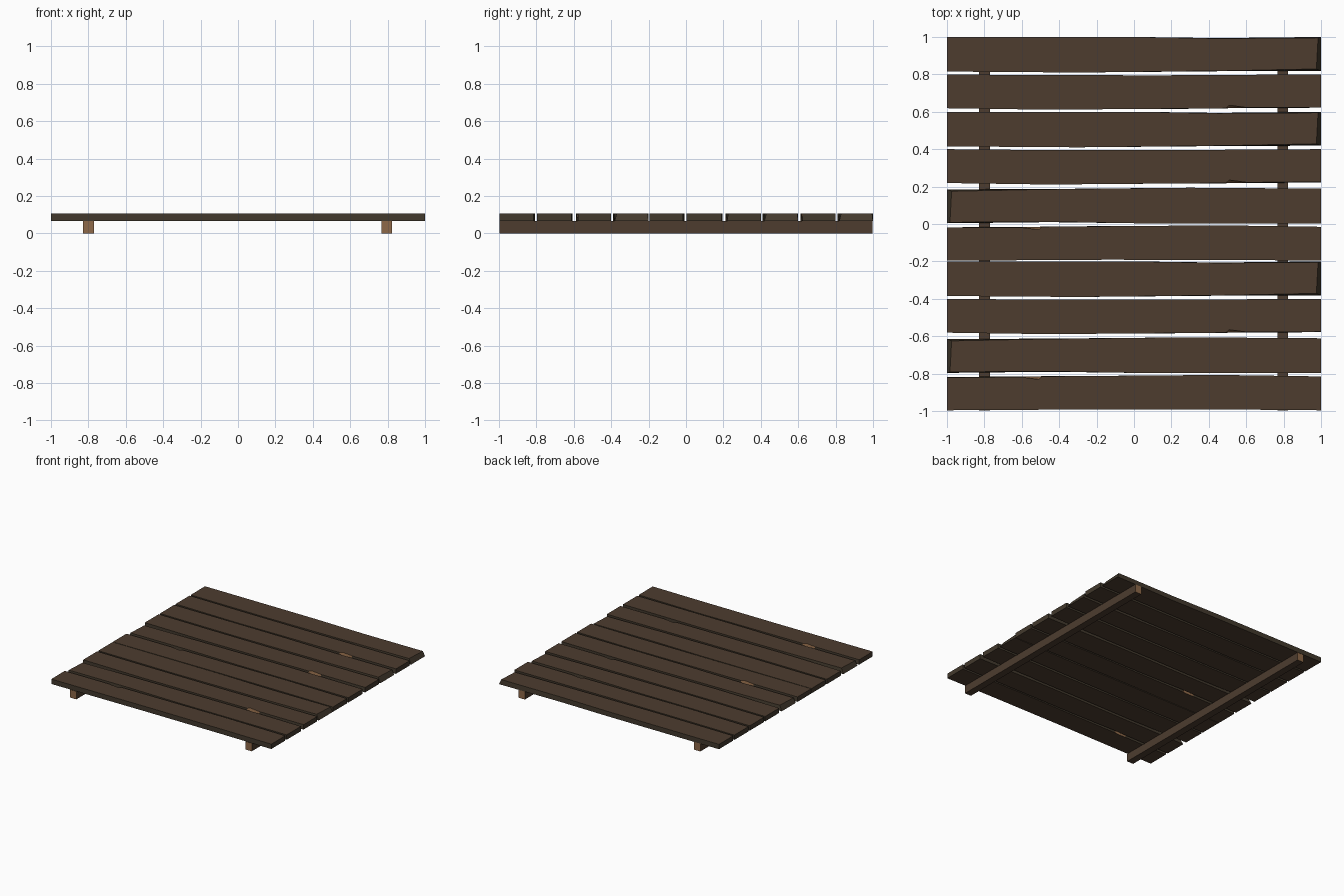
import bpy, bmesh

if "Cube" in bpy.data.objects:
    bpy.data.objects.remove(bpy.data.objects["Cube"])


def material(name, rgb):
    m = bpy.data.materials.new(name)
    m.diffuse_color = (*rgb, 1)
    m.use_nodes = True
    m.node_tree.nodes["Principled BSDF"].inputs["Base Color"].default_value = m.diffuse_color
    return m


WOOD = material("dark brown wood", (0.075, 0.046, 0.028))
EDGE = material("weathered plank edge", (0.055, 0.041, 0.026))
CUT = material("light cut wood", (0.27, 0.14, 0.065))
MATS = [WOOD, EDGE, CUT]
Z0, Z1 = 0.065, 0.105


def finish(name, bm):
    bmesh.ops.recalc_face_normals(bm, faces=bm.faces[:])
    me = bpy.data.meshes.new(name)
    bm.to_mesh(me)
    bm.free()
    for m in MATS:
        me.materials.append(m)
    ob = bpy.data.objects.new(name, me)
    bpy.context.collection.objects.link(ob)


# Plank outlines about the plank centre: (x, y at top, y at bottom), anticlockwise
WORN_END = [
    (-1, -0.092, -0.092), (-0.3, -0.097, -0.097), (0.48, -0.088, -0.09),
    (0.975, -0.078, -0.088), (0.984, 0.088, 0.093), (0.45, 0.085, 0.087),
    (0, 0.093, 0.093), (-1, 0.093, 0.093)]
CHIPPED = [
    (-1, -0.088, -0.088), (-0.45, -0.096, -0.096), (0, -0.092, -0.092),
    (0.49, -0.088, -0.09), (0.51, -0.072, -0.087), (0.6, -0.084, -0.088),
    (1, -0.083, -0.085), (1, 0.093, 0.093), (0.15, 0.088, 0.088),
    (-0.55, 0.089, 0.089), (-1, 0.093, 0.093)]


def plank(name, outline, yc, turned):
    bm = bmesh.new()
    s = -1 if turned else 1
    worn = outline is WORN_END
    top = [bm.verts.new((s * x, yc + s * yt, Z1)) for x, yt, yb in outline]
    # the worn end slopes outwards to the full length at the bottom
    bot = [bm.verts.new((s * (1 if worn and x > 0.9 else x), yc + s * yb, Z0))
           for x, yt, yb in outline]
    bm.faces.new(top)
    bm.faces.new(bot[::-1])
    n = len(outline)
    for i in range(n):
        j = (i + 1) % n
        f = bm.faces.new((top[i], bot[i], bot[j], top[j]))
        f.material_index = 2 if not worn and i in (3, 4) else 1
    finish(name, bm)


# Ten deck planks, two shapes alternating, some turned end for end
turned = {4, 5, 8, 9}
for i in range(10):
    yc = 0.907 - 0.2 * i
    if i in turned:
        yc -= 0.01
    plank(f"deck_plank_{i + 1}", CHIPPED if i % 2 else WORN_END, yc, i in turned)

# Two bearers below the deck, with lighter sawn ends
for side, x in (("left", -0.8), ("right", 0.795)):
    bm = bmesh.new()
    bmesh.ops.create_cube(bm, size=1)
    for v in bm.verts:
        v.co = (x + v.co.x * 0.058, v.co.y * 1.996, (v.co.z + 0.5) * Z0)
    bm.normal_update()
    for f in bm.faces:
        f.material_index = 2 if abs(f.normal.y) > 0.9 else 0
    finish(f"{side}_bearer", bm)
